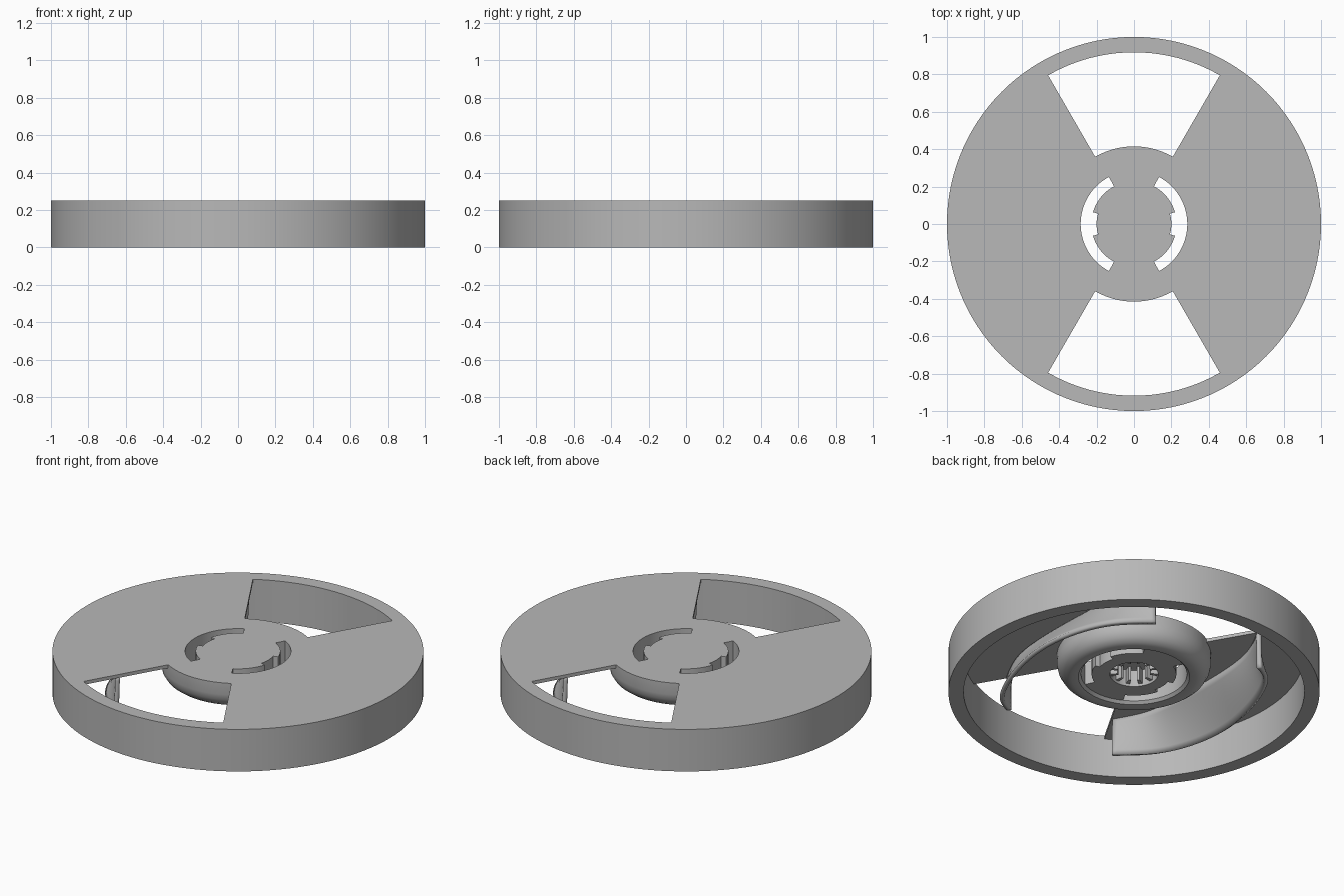
import bpy, bmesh
from math import radians, cos, sin, pi

cube = bpy.data.objects.get("Cube")
if cube:
    bpy.data.objects.remove(cube, do_unlink=True)

grey = bpy.data.materials.new("mid grey plastic")
grey.use_nodes = True
COLOUR = (0.48, 0.48, 0.48, 1)
grey.diffuse_color = COLOUR
grey.node_tree.nodes["Principled BSDF"].inputs["Base Color"].default_value = COLOUR

TOP = 0.25
PLATE_Z = 0.23


def finish(name, bm):
    """Clean a bmesh and turn it into a smooth-shaded, sharp-edged object."""
    bmesh.ops.remove_doubles(bm, verts=bm.verts, dist=1e-5)
    bmesh.ops.recalc_face_normals(bm, faces=bm.faces)
    mesh = bpy.data.meshes.new(name)
    bm.to_mesh(mesh)
    bm.free()
    mesh.materials.append(grey)
    ob = bpy.data.objects.new(name, mesh)
    bpy.context.collection.objects.link(ob)
    bpy.ops.object.select_all(action="DESELECT")
    ob.select_set(True)
    bpy.context.view_layer.objects.active = ob
    bpy.ops.object.shade_smooth_by_angle(angle=radians(30))
    return ob


def sweep(bm, profile, start=0, end=360):
    """Turn a closed (radius, z) profile about the z axis between two angles."""
    full = end - start == 360
    steps = max(3, round((end - start) / 3))
    rings = []
    for i in range(steps if full else steps + 1):
        a = radians(start + (end - start) * i / steps)
        rings.append([bm.verts.new((r * cos(a), r * sin(a), z)) for r, z in profile])
    pairs = list(zip(rings, rings[1:]))
    if full:
        pairs.append((rings[-1], rings[0]))
    else:
        bm.faces.new(rings[0])
        bm.faces.new(rings[-1])
    n = len(profile)
    for p, q in pairs:
        for j in range(n):
            k = (j + 1) % n
            bm.faces.new((p[j], p[k], q[k], q[j]))


def box(r0, r1, z0, z1):
    return [(r0, z0), (r1, z0), (r1, z1), (r0, z1)]


def turned(name, profile, spans):
    bm = bmesh.new()
    for start, end in spans:
        sweep(bm, profile, start, end)
    return finish(name, bm)


# Outer rim and the two top plates that leave open windows front and back
turned("outer_rim", box(0.918, 1, 0, TOP), [(0, 360)])
turned("left_top_plate", box(0.41, 0.92, PLATE_Z, TOP), [(-60, 60)])
turned("right_top_plate", box(0.41, 0.92, PLATE_Z, TOP), [(120, 240)])

# Hub ring with a rounded lower shoulder
hub = [(0.285, TOP), (0.415, TOP), (0.415, 0.18), (0.408, 0.147), (0.39, 0.117),
       (0.365, 0.098), (0.335, 0.09), (0.30, 0.095), (0.285, 0.11)]
turned("hub_ring", hub, [(0, 360)])

# Bridges between the slots
turned("hub_bridges", box(0.19, 0.287, 0.11, TOP), [(62, 118), (242, 298)])


# Core with a blind bore, and tabs reaching into the slots
core = [(0, TOP), (0.20, TOP), (0.20, 0.11), (0.13, 0.11), (0.13, 0.21), (0, 0.21)]
turned("hub_core", core, [(0, 360)])
tabs = [(16, 62), (118, 164), (196, 242), (298, 344)]
turned("core_tabs", box(0.195, 0.228, 0.11, TOP), tabs)

# Ring of small teeth inside the bore
turned("bore_teeth", box(0.09, 0.132, 0.125, 0.21),
       [(a, a + 9) for a in range(0, 360, 30)])

# Curved blades, leaning outward towards the bottom and upright at both ends
upper = [(0.365, -0.615), (0.47, -0.42), (0.49, -0.2), (0.485, 0.05),
         (0.475, 0.25), (0.475, 0.42), (0.365, 0.61)]
lower = [(0.365, -0.61), (0.49, -0.56), (0.62, -0.28), (0.685, 0.05),
         (0.62, 0.34), (0.52, 0.5), (0.365, 0.62)]
for name, side in (("left_blade", 1), ("right_blade", -1)):
    bm = bmesh.new()
    rows = [[bm.verts.new((x * side, y * side, z)) for x, y in line]
            for line, z in ((upper, PLATE_Z + 0.005), (lower, 0.02))]
    for i in range(len(upper) - 1):
        bm.faces.new((rows[0][i], rows[0][i + 1], rows[1][i + 1], rows[1][i]))
    blade = finish(name, bm)
    smooth = blade.modifiers.new("smooth curve", "SUBSURF")
    smooth.levels = smooth.render_levels = 3
    smooth.boundary_smooth = "PRESERVE_CORNERS"
    wall = blade.modifiers.new("wall thickness", "SOLIDIFY")
    wall.thickness = 0.025
    wall.offset = 0
    # Keep the sharp-edge shading after the shape modifiers
    bpy.ops.object.shade_smooth_by_angle(angle=radians(40))
